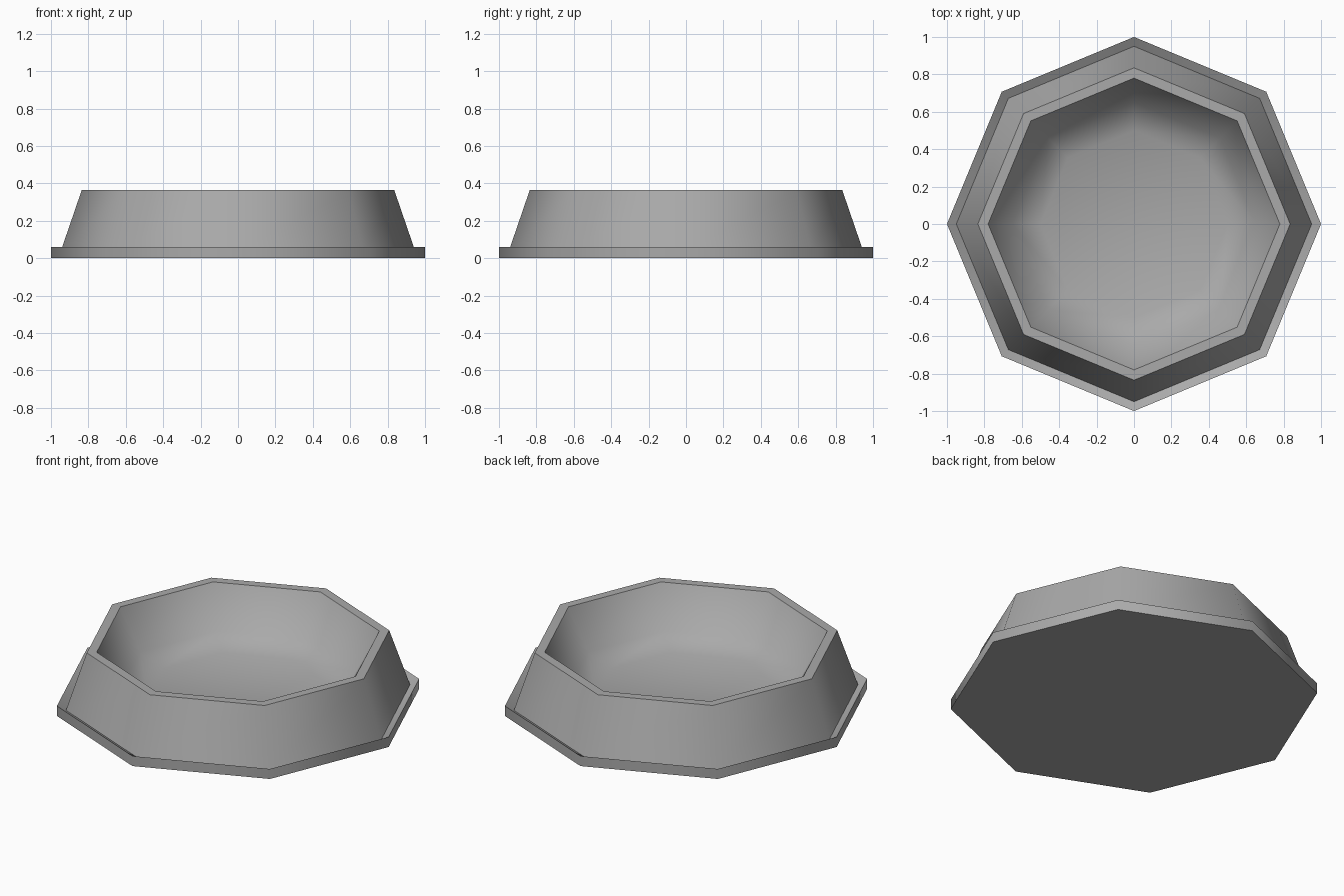
import bpy, bmesh
from math import sin, cos, pi, radians

cube = bpy.data.objects.get("Cube")
if cube:
    bpy.data.objects.remove(cube)

SIDES = 8
grey = bpy.data.materials.new("stone_grey")
grey.use_nodes = True
colour = (0.4, 0.4, 0.4, 1)
grey.diffuse_color = colour
grey.node_tree.nodes["Principled BSDF"].inputs["Base Color"].default_value = colour


def lathe(name, profile):
    """Turn (radius, height) points into an eight-sided closed solid."""
    bm = bmesh.new()
    rings = []
    for r, z in profile:
        rings.append([bm.verts.new((r * cos(2 * pi * i / SIDES), r * sin(2 * pi * i / SIDES), z))
                      for i in range(SIDES)])
    for low, high in zip(rings, rings[1:]):
        for i in range(SIDES):
            j = (i + 1) % SIDES
            bm.faces.new((low[i], low[j], high[j], high[i]))
    bm.faces.new(rings[0][::-1])
    bm.faces.new(rings[-1])
    bmesh.ops.recalc_face_normals(bm, faces=bm.faces)
    mesh = bpy.data.meshes.new(name)
    bm.to_mesh(mesh)
    bm.free()
    mesh.materials.append(grey)
    obj = bpy.data.objects.new(name, mesh)
    bpy.context.collection.objects.link(obj)
    bpy.ops.object.select_all(action="DESELECT")
    obj.select_set(True)
    bpy.context.view_layer.objects.active = obj
    bpy.ops.object.shade_smooth_by_angle(angle=radians(50))
    return obj


# Foot with a ledge sloping down to the wall, then the flat rim
outside = [(1, 0), (1, 0.06), (0.95, 0.03), (0.835, 0.365), (0.78, 0.365)]

# Hollow: steep wall, sloping shoulder, flat floor
hollow = [(0.65, 0.13), (0.5, 0.07)]
lathe("bowl", outside + hollow)
